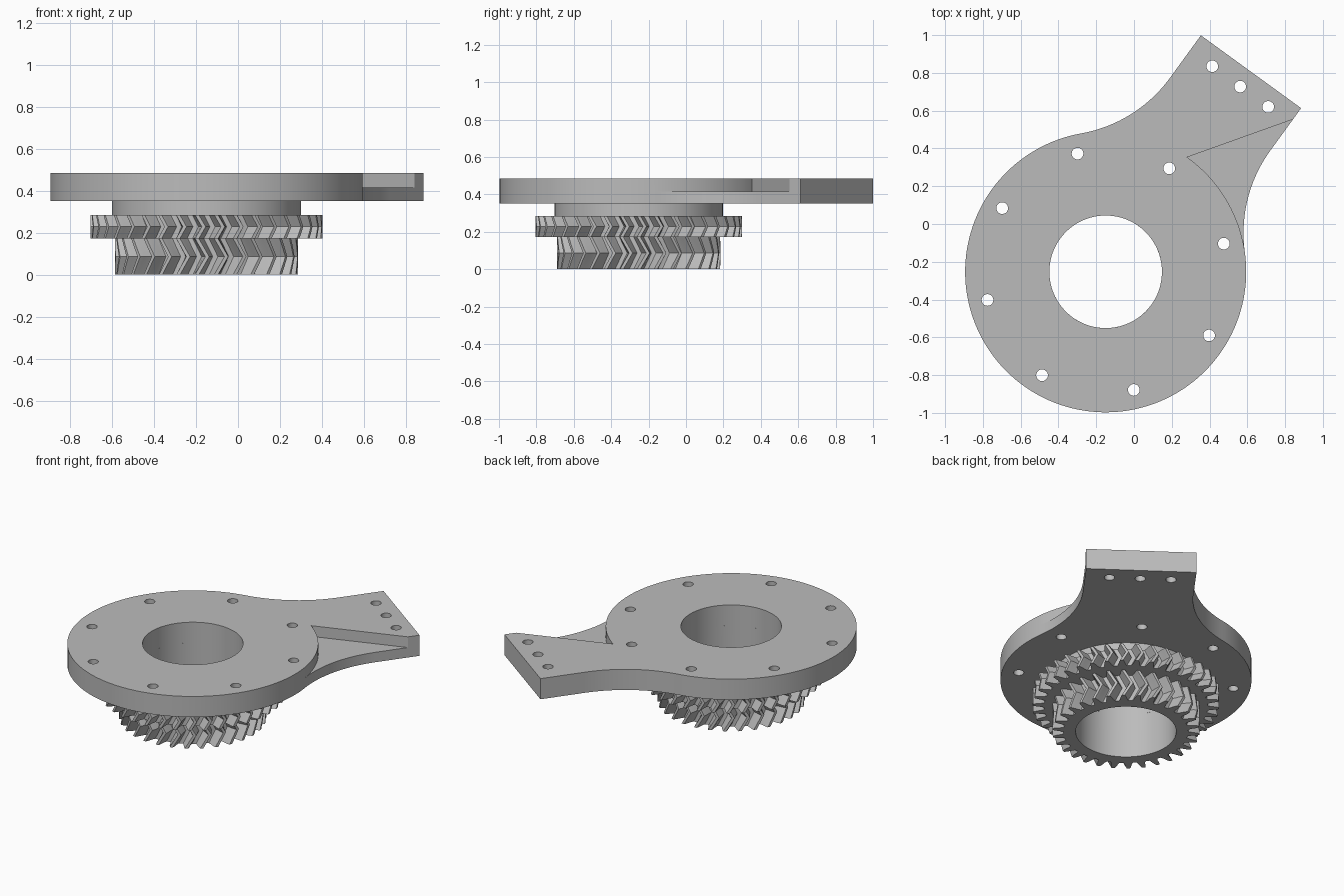
import bpy, bmesh
from math import sin, cos, pi, radians, sqrt, atan2, tan
from mathutils import Vector

cube = bpy.data.objects.get("Cube")
if cube:
    bpy.data.objects.remove(cube, do_unlink=True)

CENTRE = Vector((-0.15, -0.253))      # axis of disc and gears
ARM = radians(54)                     # direction of the arm
DISC_R, BORE_R, HOLE_R = 0.744, 0.298, 0.031
PLATE_Z, STEP_Z, TOP_Z = 0.35, 0.415, 0.485
ARM_LEN, ARM_HALF = 1.309, 0.328

steel = bpy.data.materials.new("plain grey metal")
steel.use_nodes = True
GREY = (0.5, 0.5, 0.5, 1)
steel.diffuse_color = GREY
steel.node_tree.nodes["Principled BSDF"].inputs["Base Color"].default_value = GREY


def arc(r, start, end, n, c=(0, 0)):
    return [Vector((c[0] + r * cos(start + (end - start) * i / n),
                    c[1] + r * sin(start + (end - start) * i / n))) for i in range(n + 1)]


def circle(r, n, c=(0, 0)):
    return arc(r, 0, 2 * pi, n, c)[:-1]


def place(p, turn):
    """Turn a local point about the axis and move it into position."""
    return CENTRE + Vector((p[0] * cos(turn) - p[1] * sin(turn),
                            p[0] * sin(turn) + p[1] * cos(turn)))


def finish(name, bm):
    bmesh.ops.recalc_face_normals(bm, faces=bm.faces)
    mesh = bpy.data.meshes.new(name)
    bm.to_mesh(mesh)
    bm.free()
    mesh.materials.append(steel)
    obj = bpy.data.objects.new(name, mesh)
    bpy.context.collection.objects.link(obj)
    return obj


def prism(name, outline, z0, z1, turn=ARM):
    bm = bmesh.new()
    loops = [[bm.verts.new((*place(p, turn), z)) for p in outline] for z in (z0, z1)]
    for loop in loops:
        bm.faces.new(loop)
    n = len(outline)
    for i in range(n):
        j = (i + 1) % n
        bm.faces.new((loops[0][i], loops[0][j], loops[1][j], loops[1][i]))
    return finish(name, bm)


def ring(name, outer, inner, layers):
    """Tube between two outlines of equal length; layers are (z, twist)."""
    bm = bmesh.new()
    n = len(outer)
    rows = [([bm.verts.new((*place(p, t), z)) for p in outer],
             [bm.verts.new((*place(p, 0), z)) for p in inner]) for z, t in layers]
    for i in range(n):
        j = (i + 1) % n
        for a, b in zip(rows, rows[1:]):
            for k in (0, 1):
                bm.faces.new((a[k][i], a[k][j], b[k][j], b[k][i]))
        for o, c in (rows[0], rows[-1]):
            bm.faces.new((o[i], o[j], c[j], c[i]))
    return finish(name, bm)


def smooth(obj, angle=30):
    bpy.ops.object.select_all(action='DESELECT')
    obj.select_set(True)
    bpy.context.view_layer.objects.active = obj
    bpy.ops.object.shade_smooth_by_angle(angle=radians(angle))


def cut(obj, cutters):
    for c in cutters:
        mod = obj.modifiers.new("cut", 'BOOLEAN')
        mod.operation, mod.solver, mod.object = 'DIFFERENCE', 'EXACT', c
    graph = bpy.context.evaluated_depsgraph_get()
    mesh = bpy.data.meshes.new_from_object(obj.evaluated_get(graph))
    obj.modifiers.clear()
    obj.data = mesh
    for c in cutters:
        bpy.data.objects.remove(c, do_unlink=True)


# Plate: disc blended into a straight arm with fillets of the same radius
fillet_v = ARM_HALF + DISC_R
fillet_u = sqrt((2 * DISC_R) ** 2 - fillet_v ** 2)
touch = atan2(fillet_v, fillet_u)
half = [Vector((ARM_LEN, ARM_HALF))]
half += arc(DISC_R, -pi / 2, touch - pi, 24, (fillet_u, fillet_v))
disc = arc(DISC_R, touch, 2 * pi - touch, 110)[1:-1]
mirrored = [Vector((p.x, -p.y)) for p in reversed(half)]
plate = prism("mounting_plate", half + disc + mirrored, PLATE_Z, TOP_Z)

# Stepped pocket between the disc edge and the arm
step_end = Vector((ARM_LEN - 0.073, -ARM_HALF))
step_start = Vector((DISC_R * cos(radians(0.6)), DISC_R * sin(radians(0.6))))
beyond = step_end + (step_end - step_start) * 0.2
pocket = [beyond] + arc(DISC_R, radians(0.6), -touch - 0.02, 30)
pocket += [Vector((0.5, -0.95)), Vector((beyond.x, -0.95))]
cutters = [prism("pocket_cutter", pocket, STEP_Z, TOP_Z + 0.1)]

# Centre bore, bolt circle and arm holes
cutters.append(prism("bore_cutter", circle(BORE_R, 96), 0.2, 0.7))
spots = [(0.643 * cos(a), 0.643 * sin(a))
         for a in (radians(13.4 + 45 * i) - ARM for i in range(8))]
spots += [(1.212, v) for v in (-0.183, 0, 0.183)]
for spot in spots:
    cutters.append(prism("hole_cutter", circle(HOLE_R, 24, spot), 0.2, 0.7))
cut(plate, cutters)
smooth(plate)

# Collar between plate and gears
smooth(ring("collar", circle(0.45, 96), circle(BORE_R, 96), [(0.285, 0), (PLATE_Z, 0)]))


# Herringbone gears
def gear(name, teeth, tip, depth, z0, z1):
    shape = [(-0.5, 0), (-0.34, 0.02), (-0.25, 0.3), (-0.18, 0.7), (-0.1, 1),
             (0.1, 1), (0.18, 0.7), (0.25, 0.3), (0.34, 0.02)]
    outer, inner = [], []
    for t in range(teeth):
        for offset, height in shape:
            a = 2 * pi * (t + offset) / teeth
            r = tip - depth * (1 - height)
            outer.append(Vector((r * cos(a), r * sin(a))))
            inner.append(Vector((BORE_R * cos(a), BORE_R * sin(a))))
    twist = (z1 - z0) / 2 * tan(radians(30)) / tip
    layers = [(z0 + (z1 - z0) * i / 4, twist * (1 - abs(i - 2) / 2)) for i in range(5)]
    smooth(ring(name, outer, inner, layers), 28)


gear("large_gear", 38, 0.553, 0.068, 0.172, 0.285)
gear("small_gear", 30, 0.437, 0.068, 0, 0.172)
